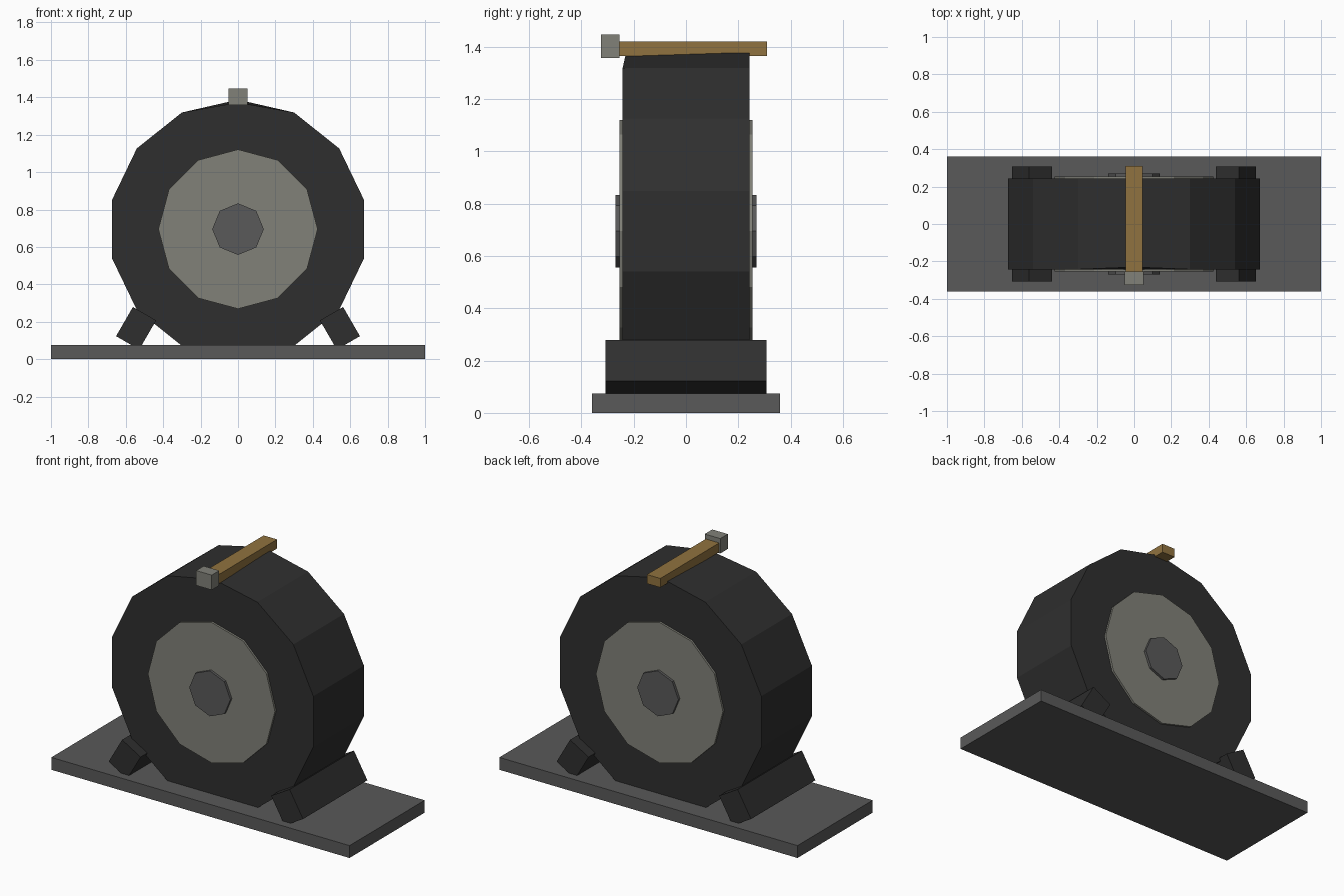
import bpy
from math import radians

cube = bpy.data.objects.get("Cube")
if cube:
    bpy.data.objects.remove(cube, do_unlink=True)


def material(name, r, g, b):
    m = bpy.data.materials.new(name)
    m.use_nodes = True
    m.diffuse_color = (r, g, b, 1)
    m.node_tree.nodes["Principled BSDF"].inputs["Base Color"].default_value = (r, g, b, 1)
    return m


RUBBER = material("dark rubber", 0.028, 0.028, 0.028)
STEEL = material("dark steel", 0.1, 0.1, 0.1)
RIM = material("warm grey", 0.22, 0.22, 0.19)
WOOD = material("wood", 0.28, 0.17, 0.05)
AXLE_Z = 0.695


def finish(name, mat):
    ob = bpy.context.object
    ob.name = ob.data.name = name
    ob.data.materials.append(mat)
    return ob


def box(name, centre, size, mat, tilt=0):
    bpy.ops.mesh.primitive_cube_add(size=1, location=centre, rotation=(0, radians(tilt), 0))
    bpy.context.object.scale = size
    return finish(name, mat)


def drum(name, sides, radius, width, mat):
    # Cylinder lying along y with one corner straight up
    bpy.ops.mesh.primitive_cylinder_add(vertices=sides, radius=radius, depth=width,
                                        location=(0, 0, AXLE_Z), rotation=(radians(90), 0, 0))
    return finish(name, mat)


# Stand with tilted chocks on both sides
box("base_plate", (0, 0, 0.0375), (2, 0.72, 0.075), STEEL)
for side, label in ((1, "left"), (-1, "right")):
    box(label + "_chock", (side * 0.545, 0, 0.165), (0.143, 0.616, 0.18), RUBBER, -30 * side)

# Wheel: tyre, rim discs and hub caps showing on both faces
tyre = drum("tyre", 14, 0.692, 0.485, RUBBER)
for v in tyre.data.vertices:
    # front rim of the tyre is slightly pulled in at the very top
    if v.co.y > 0.69 and v.co.z > 0:
        v.co.z -= 0.012
        v.co.y -= 0.015
drum("rim", 12, 0.426, 0.51, RIM)
drum("hub", 8, 0.138, 0.54, STEEL)

# Hammer resting across the top
box("hammer_handle", (0, 0.0275, 1.3925), (0.09, 0.565, 0.055), WOOD)
box("hammer_head", (0, -0.29, 1.403), (0.104, 0.072, 0.09), RIM)
